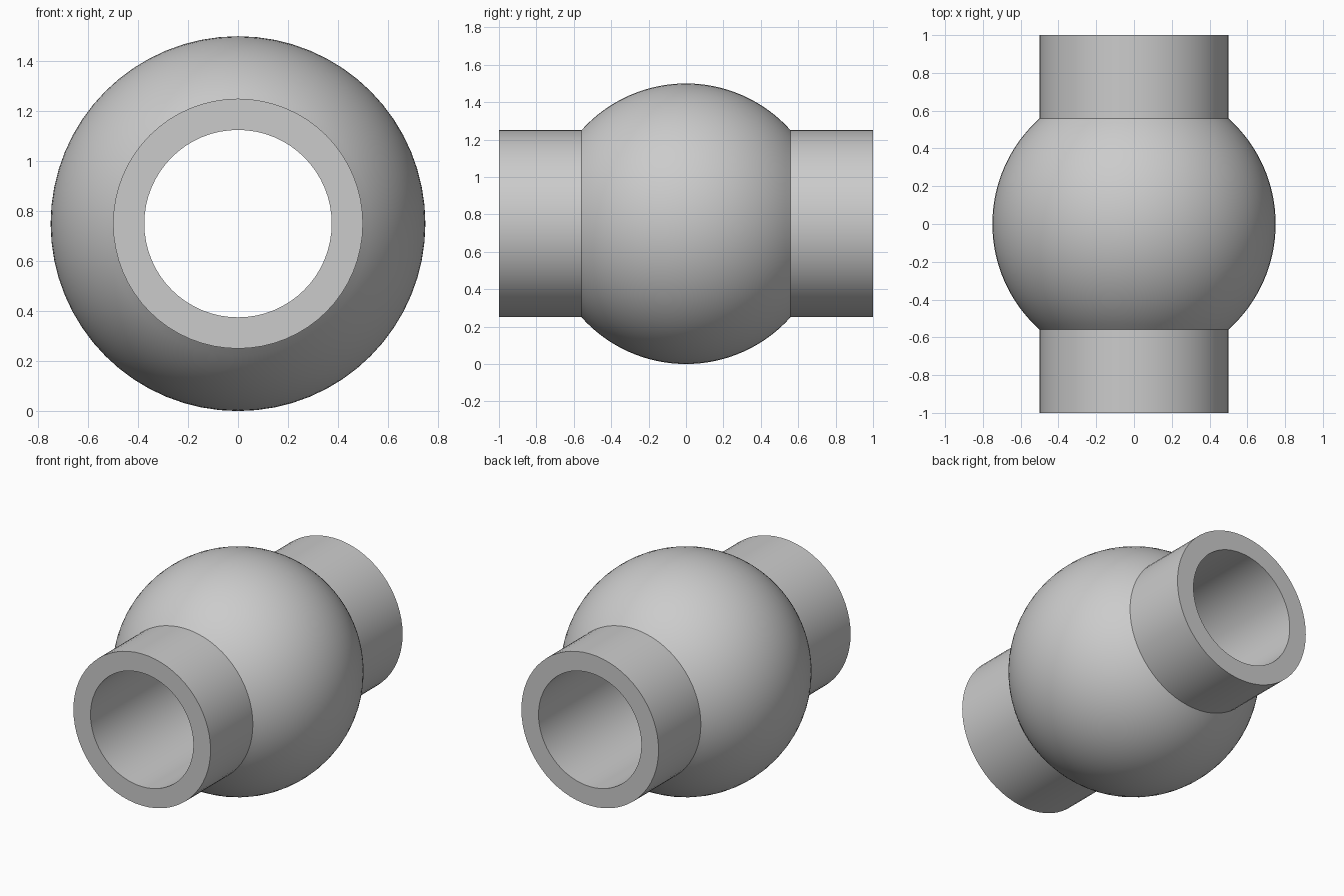
import bpy
import bmesh
from math import asin, cos, sin, pi, radians

cube = bpy.data.objects.get("Cube")
if cube:
    bpy.data.objects.remove(cube, do_unlink=True)

SEGMENTS = 64
ARC_STEPS = 32
BALL_R, PIPE_R, BORE_R = 0.75, 0.5, 0.375
HALF_LENGTH = 1.0

grey = bpy.data.materials.new("plain_grey")
grey.use_nodes = True
colour = (0.6, 0.6, 0.6, 1)
grey.diffuse_color = colour
grey.node_tree.nodes["Principled BSDF"].inputs["Base Color"].default_value = colour


def lathe(name, profile):
    """Revolve a closed (radius, y) profile around the lengthwise axis."""
    bm = bmesh.new()
    rings = []
    for i in range(SEGMENTS):
        a = 2 * pi * i / SEGMENTS
        rings.append([bm.verts.new((r * cos(a), y, BALL_R + r * sin(a)))
                      for r, y in profile])
    n = len(profile)
    for i in range(SEGMENTS):
        this, following = rings[i], rings[(i + 1) % SEGMENTS]
        for j in range(n):
            k = (j + 1) % n
            bm.faces.new((this[j], this[k], following[k], following[j]))
    bmesh.ops.recalc_face_normals(bm, faces=bm.faces)
    mesh = bpy.data.meshes.new(name)
    bm.to_mesh(mesh)
    bm.free()
    mesh.materials.append(grey)
    obj = bpy.data.objects.new(name, mesh)
    bpy.context.collection.objects.link(obj)
    bpy.ops.object.select_all(action="DESELECT")
    obj.select_set(True)
    bpy.context.view_layer.objects.active = obj
    bpy.ops.object.shade_smooth_by_angle(angle=radians(30))
    return obj


# Ball outline, from where it leaves one pipe end to where it meets the other
start = asin(PIPE_R / BALL_R)
angles = [start + (pi - 2 * start) * i / ARC_STEPS for i in range(ARC_STEPS + 1)]
ball = [(BALL_R * sin(a), -BALL_R * cos(a)) for a in angles]

# Hollow pipe with the ball around its middle and a straight bore
outline = [(BORE_R, -HALF_LENGTH), (PIPE_R, -HALF_LENGTH), *ball,
           (PIPE_R, HALF_LENGTH), (BORE_R, HALF_LENGTH)]
lathe("bored_ball_and_pipe", outline)
